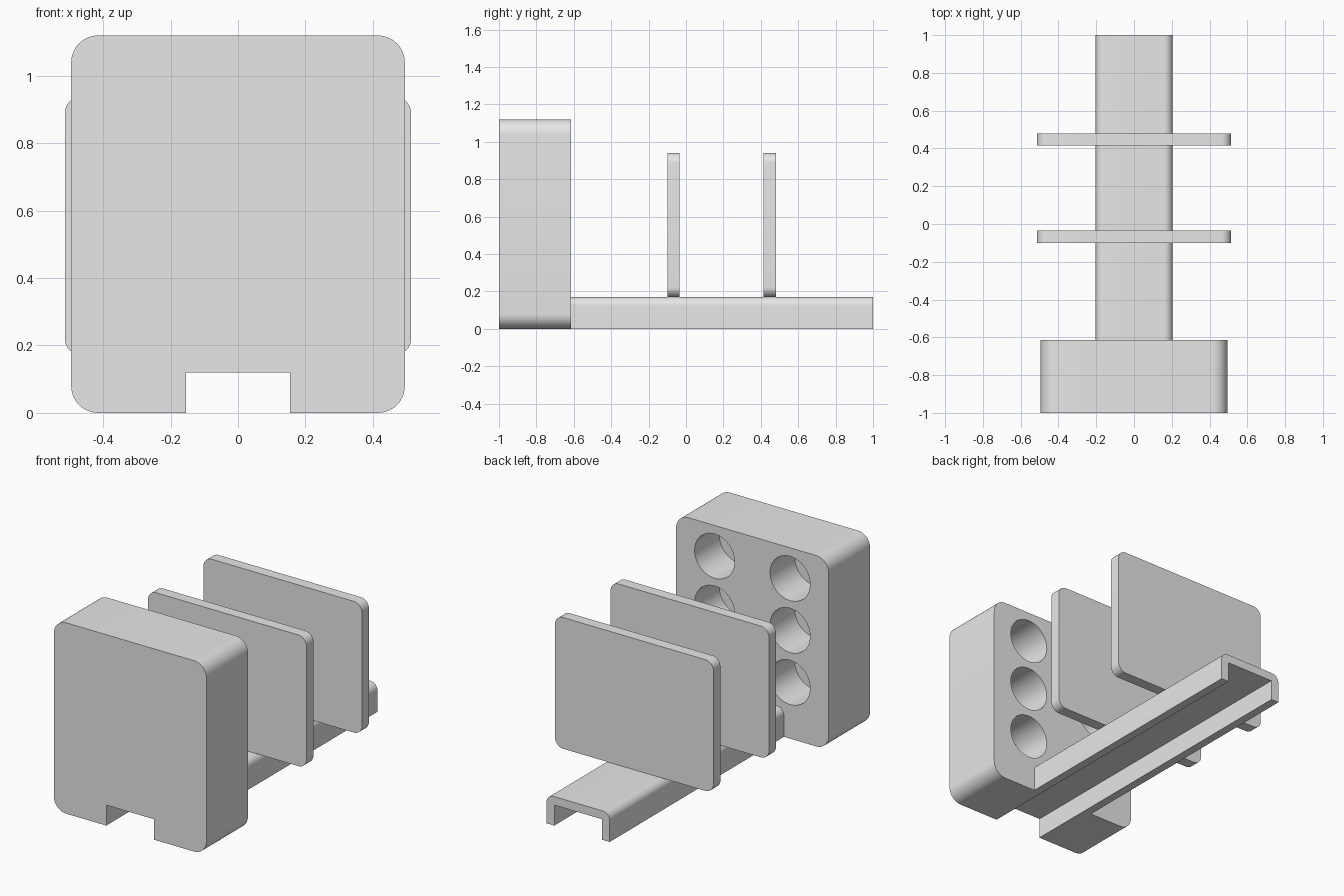
import bpy
import bmesh
from math import sin, cos, pi, radians
from mathutils import Vector, Matrix

default = bpy.data.objects.get("Cube")
if default:
    bpy.data.objects.remove(default, do_unlink=True)

# One plain grey for everything
grey = bpy.data.materials.new("light grey")
grey.use_nodes = True
grey.diffuse_color = (0.8, 0.8, 0.8, 1)
grey.node_tree.nodes["Principled BSDF"].inputs["Base Color"].default_value = (0.8, 0.8, 0.8, 1)


def rounded(corners, steps=10):
    """Outline from right-angled corners (x, z, radius)."""
    outline = []
    count = len(corners)
    for i, (x, z, r) in enumerate(corners):
        p = Vector((x, z))
        if r == 0:
            outline.append(p)
            continue
        to_prev = (Vector(corners[i - 1][:2]) - p).normalized()
        to_next = (Vector(corners[(i + 1) % count][:2]) - p).normalized()
        centre = p + r * (to_prev + to_next)
        for k in range(steps + 1):
            t = pi / 2 * k / steps
            outline.append(centre - r * (cos(t) * to_next + sin(t) * to_prev))
    return outline


def make_object(name, bm):
    bmesh.ops.recalc_face_normals(bm, faces=bm.faces)
    mesh = bpy.data.meshes.new(name)
    bm.to_mesh(mesh)
    bm.free()
    obj = bpy.data.objects.new(name, mesh)
    bpy.context.collection.objects.link(obj)
    mesh.materials.append(grey)
    return obj


def extrude_profile(name, corners, y0, y1):
    """Extrude an x-z outline along y."""
    bm = bmesh.new()
    face = bm.faces.new([bm.verts.new((p.x, y0, p.y)) for p in rounded(corners)])
    result = bmesh.ops.extrude_face_region(bm, geom=[face])
    moved = [v for v in result["geom"] if isinstance(v, bmesh.types.BMVert)]
    bmesh.ops.translate(bm, verts=moved, vec=(0, y1 - y0, 0))
    # extruding may drop or keep the first cap; make sure both ends are closed
    bmesh.ops.holes_fill(bm, edges=[e for e in bm.edges if e.is_boundary])
    return make_object(name, bm)


def activate(obj):
    bpy.ops.object.select_all(action="DESELECT")
    obj.select_set(True)
    bpy.context.view_layer.objects.active = obj


def smooth(obj):
    activate(obj)
    bpy.ops.object.shade_smooth_by_angle(angle=radians(30))


# Dimensions shared by rail and block
BLOCK_BACK = -0.615
RAIL_W, RAIL_TOP = 0.205, 0.17
SLOT_W, SLOT_TOP = 0.155, 0.12

# Front block with a slot through its underside
W, H, R = 0.495, 1.12, 0.08
block = extrude_profile("front_block", [
    (-W, 0, R), (-SLOT_W, 0, 0), (-SLOT_W, SLOT_TOP, 0), (SLOT_W, SLOT_TOP, 0),
    (SLOT_W, 0, 0), (W, 0, R), (W, H, R), (-W, H, R)], -1, BLOCK_BACK)

# Six blind holes in the back of the block
DEPTH = 0.23
bm = bmesh.new()
for x in (-0.245, 0.245):
    for z in (0.33, 0.635, 0.94):
        place = Matrix.Translation((x, BLOCK_BACK, z)) @ Matrix.Rotation(pi / 2, 4, "X")
        bmesh.ops.create_cone(bm, cap_ends=True, segments=48, radius1=0.13,
                              radius2=0.13, depth=2 * DEPTH, matrix=place)
cutter = make_object("hole_cutter", bm)
cutter.hide_render = True
cut = block.modifiers.new("holes", "BOOLEAN")
cut.operation = "DIFFERENCE"
cut.solver = "EXACT"
cut.object = cutter
activate(block)
bpy.ops.object.modifier_apply(modifier=cut.name)
bpy.data.objects.remove(cutter, do_unlink=True)
smooth(block)

# Channel-shaped rail, open underneath
rail = extrude_profile("rail", [
    (-RAIL_W, 0, 0), (-SLOT_W, 0, 0), (-SLOT_W, SLOT_TOP, 0), (SLOT_W, SLOT_TOP, 0),
    (SLOT_W, 0, 0), (RAIL_W, 0, 0), (RAIL_W, RAIL_TOP, 0.045),
    (-RAIL_W, RAIL_TOP, 0.045)], BLOCK_BACK, 1)
smooth(rail)

# Two upright plates standing on the rail
PW, PTOP, PR = 0.514, 0.94, 0.052
for name, y in (("middle_plate", -0.1), ("rear_plate", 0.415)):
    plate = extrude_profile(name, [
        (-PW, RAIL_TOP, PR), (PW, RAIL_TOP, PR), (PW, PTOP, PR), (-PW, PTOP, PR)],
        y, y + 0.065)
    smooth(plate)
